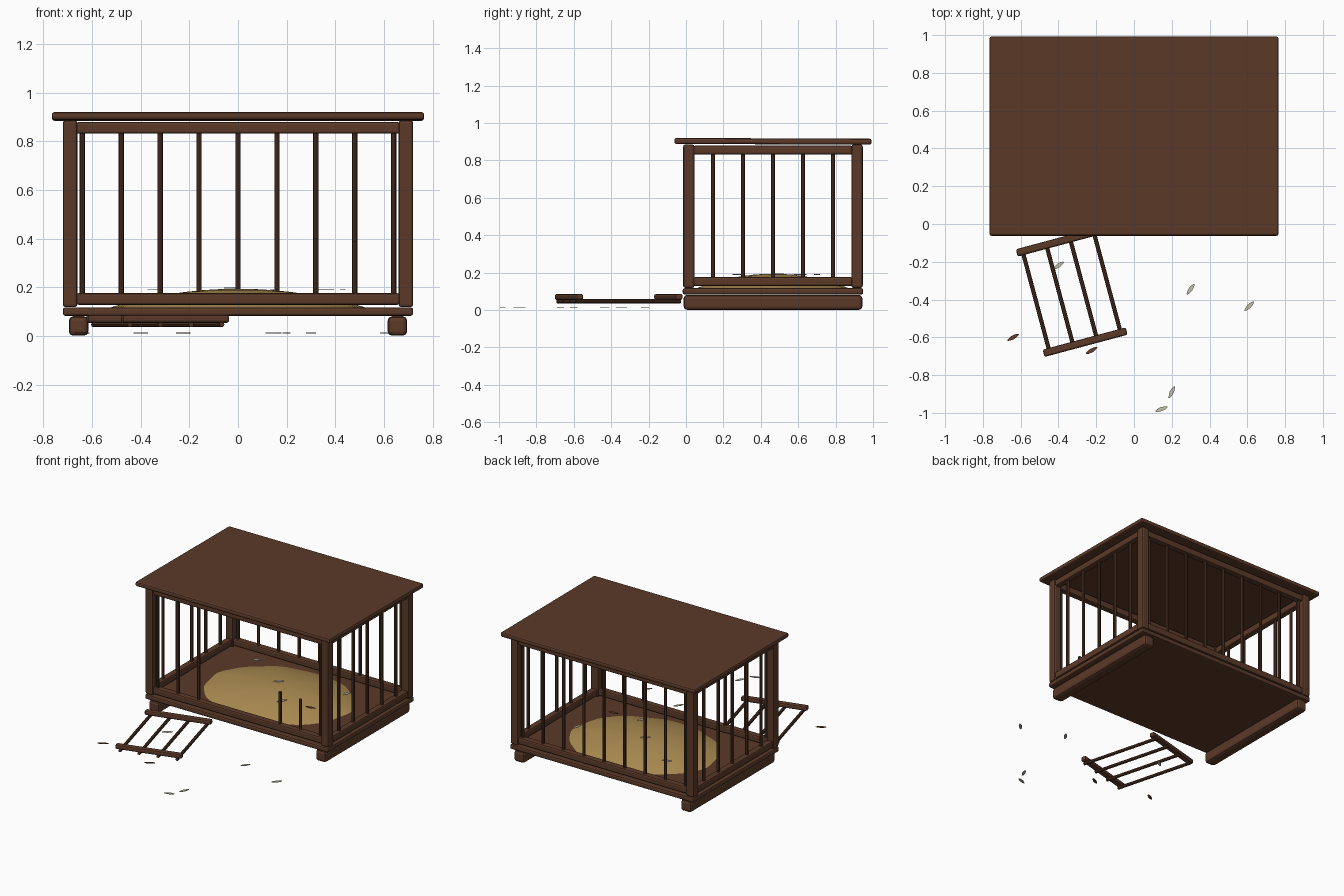
import bpy, bmesh, math
from mathutils import Matrix, Vector

if "Cube" in bpy.data.objects:
    bpy.data.objects.remove(bpy.data.objects["Cube"], do_unlink=True)


def material(name, rgb):
    m = bpy.data.materials.new(name)
    m.use_nodes = True
    m.diffuse_color = (*rgb, 1)
    m.node_tree.nodes["Principled BSDF"].inputs["Base Color"].default_value = (*rgb, 1)
    return m


WOOD = material("brown wood", (0.105, 0.042, 0.022))
BAR = material("dark bar wood", (0.08, 0.033, 0.018))
STRAW = material("golden straw", (0.42, 0.27, 0.085))
CREAM = material("cream feather", (0.55, 0.52, 0.40))
RUST = material("brown feather", (0.12, 0.05, 0.025))


def finish(name, bm, mat):
    mesh = bpy.data.meshes.new(name)
    bmesh.ops.recalc_face_normals(bm, faces=bm.faces)
    bm.to_mesh(mesh)
    bm.free()
    mesh.materials.append(mat)
    ob = bpy.data.objects.new(name, mesh)
    bpy.context.collection.objects.link(ob)
    return ob


def beam(name, center, size, bevel=0.01, mat=WOOD, matrix=None):
    """Bevelled box, optionally placed by a parent matrix."""
    bm = bmesh.new()
    bmesh.ops.create_cube(bm, size=1)
    bmesh.ops.scale(bm, vec=size, verts=bm.verts)
    bmesh.ops.bevel(bm, geom=bm.edges[:], offset=bevel, segments=2,
                    profile=0.5, affect='EDGES')
    bmesh.ops.translate(bm, vec=center, verts=bm.verts)
    if matrix:
        bm.transform(matrix)
    return finish(name, bm, mat)


def rod(name, start, end, radius=0.011, matrix=None):
    """Round bar between two points."""
    a, b = Vector(start), Vector(end)
    bm = bmesh.new()
    bmesh.ops.create_cone(bm, cap_ends=True, segments=8, radius1=radius,
                          radius2=radius, depth=(b - a).length)
    turn = (b - a).to_track_quat('Z', 'Y').to_matrix().to_4x4()
    bm.transform(Matrix.Translation((a + b) / 2) @ turn)
    if matrix:
        bm.transform(matrix)
    return finish(name, bm, BAR)


FRONT, BACK, MID, SIDE = 0.015, 0.915, 0.465, 0.69

# Skids, floor and roof
for s, side in ((1, "left"), (-1, "right")):
    beam(f"{side}_skid", (s * 0.655, MID, 0.041), (0.08, 0.955, 0.08), 0.018)
beam("floor", (0, MID, 0.1), (1.44, 0.965, 0.034))
tilt = Matrix.Translation((0, MID, 0.902)) @ Matrix.Rotation(-0.004, 4, 'X')
beam("roof", (0, 0, 0), (1.53, 1.055, 0.032), 0.011, WOOD, tilt)

# Corner posts
for s, side in ((1, "left"), (-1, "right")):
    for y, end in ((FRONT, "front"), (BACK, "back")):
        beam(f"{end}_{side}_post", (s * SIDE, y, 0.502), (0.06, 0.06, 0.768), 0.012)

# Rails around the top and bottom
for z, level in ((0.152, "bottom"), (0.855, "top")):
    for y, end in ((FRONT, "front"), (BACK, "back")):
        beam(f"{end}_{level}_rail", (0, y, z), (1.33, 0.046, 0.048))
    for s, side in ((1, "left"), (-1, "right")):
        beam(f"{side}_{level}_rail", (s * SIDE, MID, z), (0.046, 0.85, 0.048))

# Bars: the front has a gap and two broken stubs
LOW, HIGH = 0.165, 0.835
stubs = {2: 0.40, 3: 0.39}
for i in range(-4, 5):
    x = i * 0.16
    rod("back_bar", (x, BACK, LOW), (x, BACK, HIGH))
    if i in stubs:
        rod("broken_front_bar", (x, FRONT, LOW), (x, FRONT, stubs[i]))
    elif abs(i) > 1:
        rod("front_bar", (x, FRONT, LOW), (x, FRONT, HIGH))
for i in range(-2, 3):
    for s, side in ((1, "left"), (-1, "right")):
        y = MID + i * 0.16
        rod(f"{side}_bar", (s * SIDE, y, LOW), (s * SIDE, y, HIGH))

# Fallen gate lying on the ground
gate = Matrix.Translation((-0.33, -0.36, 0)) @ Matrix.Rotation(math.radians(15), 4, 'Z')
for s in (1, -1):
    beam("gate_rail", (0, s * 0.275, 0.07), (0.455, 0.04, 0.032), 0.01, WOOD, gate)
for i in range(4):
    x = (i - 1.5) * 0.13
    rod("gate_bar", (x, -0.29, 0.047), (x, 0.29, 0.047), 0.011, gate)

# Straw bedding: a low dome turned from a parabola, with a ragged rim
RINGS, STEPS = 8, 48
bm = bmesh.new()
points = [bm.verts.new((r, 0, 0.108 + 0.086 * (1 - r * r)))
          for r in (k / RINGS for k in range(RINGS + 1))]
edges = [bm.edges.new(pair) for pair in zip(points, points[1:])]
bmesh.ops.spin(bm, geom=points + edges, cent=(0, 0, 0), axis=(0, 0, 1),
               angle=math.tau, steps=STEPS)
bmesh.ops.remove_doubles(bm, verts=bm.verts, dist=0.001)
for v in bm.verts:
    a = math.atan2(v.co.y, v.co.x)
    wave = 1 + 0.012 * math.sin(7 * a) + 0.008 * math.sin(13 * a)
    v.co.x *= 0.55 * wave
    v.co.y *= 0.43 * wave
bmesh.ops.translate(bm, vec=(0, MID, 0), verts=bm.verts)
straw = finish("straw_bed", bm, STRAW)
for p in straw.data.polygons:
    p.use_smooth = True


def feather(x, y, z, degrees, mat):
    """Thin pointed leaf shape."""
    bm = bmesh.new()
    bmesh.ops.create_cone(bm, cap_ends=True, segments=10, radius1=1, radius2=1, depth=0.003)
    for v in bm.verts:
        v.co.y *= 0.011 * (1 - 0.4 * v.co.x ** 2)
        v.co.x *= 0.036
    bm.transform(Matrix.Translation((x, y, z)) @ Matrix.Rotation(math.radians(degrees), 4, 'Z'))
    finish("feather", bm, mat)


# Loose feathers on the ground and on the bedding
GROUND, BED = 0.012, 0.19
for x, y, z, turn, mat in (
        (-0.4, -0.22, GROUND, 35, CREAM), (0.3, -0.345, GROUND, 55, CREAM),
        (0.61, -0.435, GROUND, 45, CREAM), (0.2, -0.89, GROUND, 65, CREAM),
        (0.145, -0.98, GROUND, 20, CREAM), (-0.64, -0.6, GROUND, 30, RUST),
        (-0.225, -0.67, GROUND, 30, RUST), (0.15, 0.28, BED, 60, CREAM),
        (0.43, 0.61, BED, 80, CREAM), (-0.03, 0.5, BED + 0.007, 40, CREAM),
        (0.36, 0.3, BED, 10, RUST), (-0.34, 0.7, BED, 25, CREAM)):
    feather(x, y, z, turn, mat)
